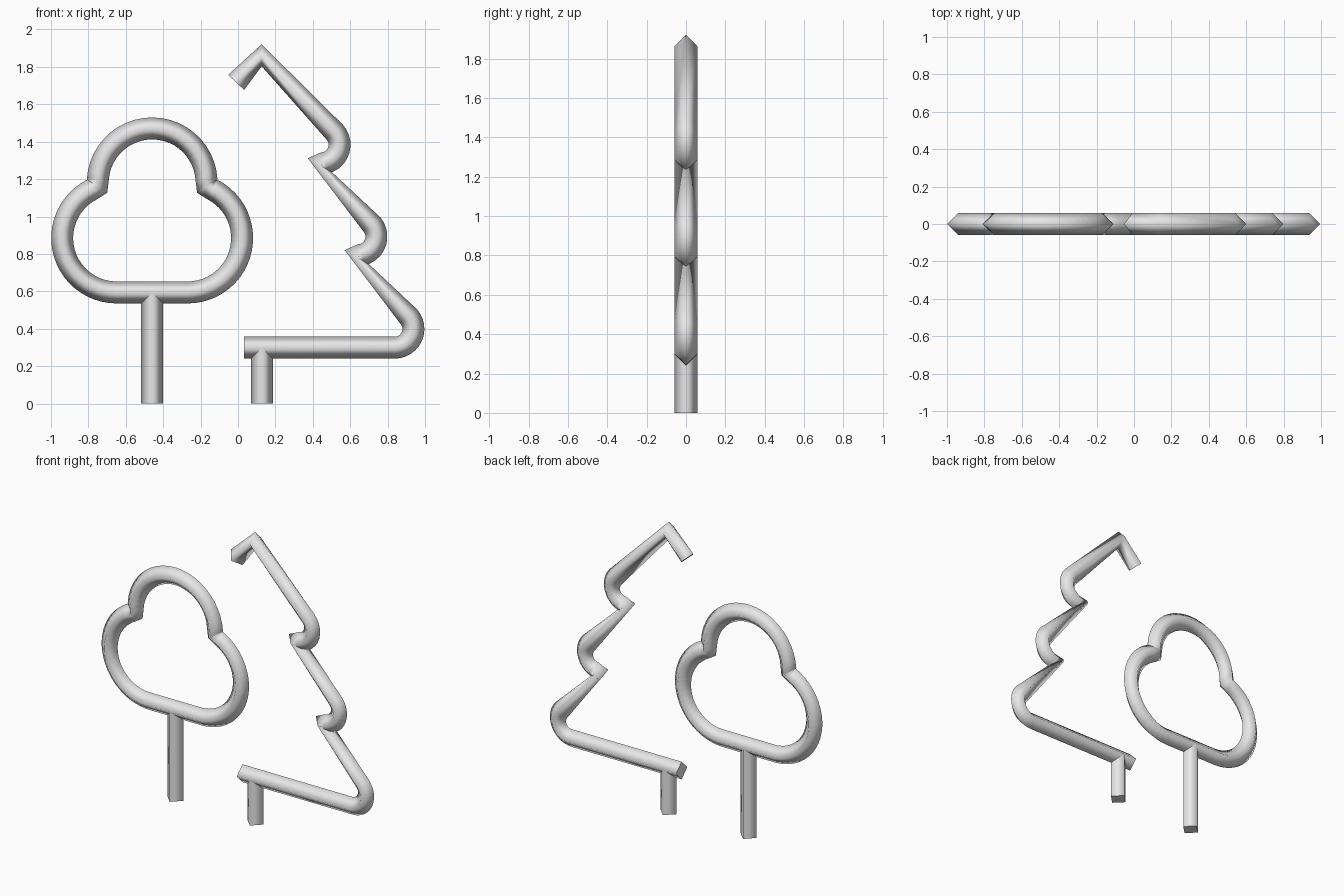
import bpy, bmesh, math
from mathutils import Vector

if "Cube" in bpy.data.objects:
    bpy.data.objects.remove(bpy.data.objects["Cube"])

R = 0.0587  # tube half-width

mat = bpy.data.materials.new("plain_grey")
mat.diffuse_color = (0.8, 0.8, 0.8, 1)
mat.use_nodes = True
mat.node_tree.nodes["Principled BSDF"].inputs["Base Color"].default_value = mat.diffuse_color


def arc(cx, cz, r, a0, a1, n):
    """Points (x, z) on an arc, angles in degrees."""
    out = []
    for i in range(n + 1):
        a = math.radians(a0 + (a1 - a0) * i / n)
        out.append((cx + r * math.cos(a), cz + r * math.sin(a)))
    return out


def tube(name, path, closed=False):
    """Sweep a four-sided diamond along a path in the xz plane, unmitred corners."""
    pts = []
    for p in path:
        v = Vector(p)
        if not pts or (v - pts[-1]).length > 1e-4:
            pts.append(v)
    if closed and (pts[0] - pts[-1]).length < 1e-4:
        pts.pop()
    n = len(pts)
    bm = bmesh.new()
    rings = []
    for i, p in enumerate(pts):
        d = Vector((0, 0))
        if closed or i > 0:
            d += (p - pts[i - 1]).normalized()
        if closed or i < n - 1:
            d += (pts[(i + 1) % n] - p).normalized()
        d.normalize()
        nx, nz = -d.y * R, d.x * R
        rings.append([bm.verts.new(c) for c in (
            (p.x + nx, 0, p.y + nz), (p.x, -R, p.y),
            (p.x - nx, 0, p.y - nz), (p.x, R, p.y))])
    for i in range(n if closed else n - 1):
        a, b = rings[i], rings[(i + 1) % n]
        for k in range(4):
            m = (k + 1) % 4
            bm.faces.new((a[k], a[m], b[m], b[k])).smooth = True
    if not closed:
        for ring in (rings[0], rings[-1]):
            cap = bm.faces.new(ring)
            cap.smooth = False
            for e in cap.edges:
                e.smooth = False
    bmesh.ops.recalc_face_normals(bm, faces=bm.faces)
    me = bpy.data.meshes.new(name)
    bm.to_mesh(me)
    bm.free()
    me.materials.append(mat)
    ob = bpy.data.objects.new(name, me)
    bpy.context.collection.objects.link(ob)
    return ob


# Round tree: two side lobes and a top lobe, closed loop
BX = -0.459
left = arc(BX - 0.19, 0.885, 0.291, 270, 110, 24)
corner = left[-1]
rise = math.degrees(math.asin((1.18 - corner[1]) / 0.291))
top = arc(BX, 1.18, 0.291, 180 + rise, -rise, 24)
right = [(2 * BX - x, z) for x, z in reversed(left)]
tube("round_tree_crown", left + top[1:-1] + right, closed=True)
tube("round_tree_trunk", [(BX, 0), (BX, 0.594)])

# Fir tree: open outline with three rounded branch tips
LR = 0.1
fir = [(-0.01, 1.717), (0.126, 1.862)]
for cx, cz, end in ((0.443, 1.384, -100), (0.64, 0.893, -100), (0.838, 0.399, -90)):
    px, pz = fir[-1]
    dx, dz = cx - px, cz - pz
    # the straight edge meets the tip tangentially
    ang = math.atan2(dz, dx) + math.asin(LR / math.hypot(dx, dz))
    fir += arc(cx, cz, LR, math.degrees(ang) + 90, end, 12)
fir.append((0.032, 0.299))
tube("fir_tree_outline", fir)
tube("fir_tree_trunk", [(0.128, 0), (0.128, 0.299)])
